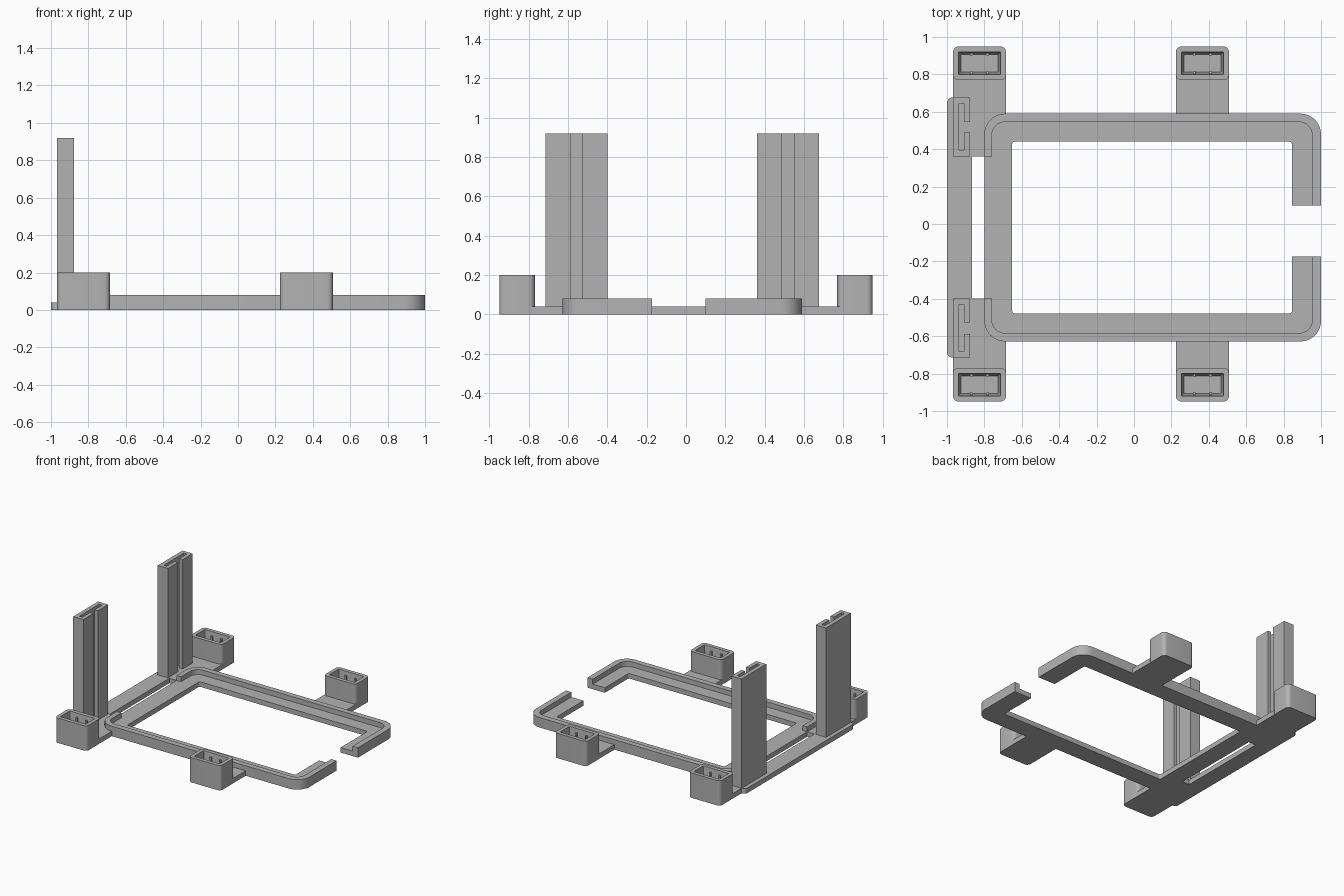
import bpy, bmesh, math
from mathutils import Vector

if "Cube" in bpy.data.objects:
    bpy.data.objects.remove(bpy.data.objects["Cube"])

grey = bpy.data.materials.new("grey plastic")
grey.diffuse_color = (0.45, 0.45, 0.45, 1)
grey.use_nodes = True
grey.node_tree.nodes["Principled BSDF"].inputs["Base Color"].default_value = grey.diffuse_color

BASE, LIP, BOX, POST = 0.04, 0.08, 0.20, 0.92
MID = -0.019      # y of the tray's own centre line


def finish(name, bm):
    bmesh.ops.recalc_face_normals(bm, faces=bm.faces[:])
    mesh = bpy.data.meshes.new(name)
    bm.to_mesh(mesh)
    bm.free()
    mesh.materials.append(grey)
    mesh.polygons.foreach_set("use_smooth", [True] * len(mesh.polygons))
    mesh.set_sharp_from_angle(angle=math.radians(30))
    obj = bpy.data.objects.new(name, mesh)
    bpy.context.collection.objects.link(obj)


def fillet(points, n=8):
    """Outline from (x, y[, radius]) points; rounded corners are square."""
    out = []
    for i, p in enumerate(points):
        v = Vector(p[:2])
        if len(p) < 3:
            out.append(v)
            continue
        d1 = (Vector(points[i - 1][:2]) - v).normalized()
        d2 = (Vector(points[(i + 1) % len(points)][:2]) - v).normalized()
        centre = v + p[2] * (d1 + d2)
        for k in range(n + 1):
            a = math.pi / 2 * k / n
            out.append(centre - p[2] * (math.cos(a) * d2 + math.sin(a) * d1))
    return out


def prism(name, points, z0, z1):
    bm = bmesh.new()
    face = bm.faces.new([bm.verts.new((p.x, p.y, z0)) for p in fillet(points)])
    ext = bmesh.ops.extrude_face_region(bm, geom=[face])
    top = [g for g in ext["geom"] if isinstance(g, bmesh.types.BMVert)]
    bmesh.ops.translate(bm, verts=top, vec=(0, 0, z1 - z0))
    # the extrusion may drop the start face: close the underside again
    rim = [e for e in bm.edges if e.is_boundary]
    if rim:
        bmesh.ops.contextual_create(bm, geom=rim)
    finish(name, bm)


def rect(cx, cy, hx, hy, r):
    return [(cx - hx, cy - hy, r), (cx + hx, cy - hy, r),
            (cx + hx, cy + hy, r), (cx - hx, cy + hy, r)]


def socket(name, cx, cy):
    """Open box with a slightly tapered pocket, and small ribs inside."""
    rings = [(0.142, 0.09, 0.03, 0), (0.142, 0.09, 0.03, BOX),
             (0.113, 0.06, 0.004, BOX), (0.099, 0.047, 0.004, BASE)]
    bm = bmesh.new()
    loops = [[bm.verts.new((p.x, p.y, z)) for p in fillet(rect(cx, cy, hx, hy, r))]
             for hx, hy, r, z in rings]
    for a, b in zip(loops, loops[1:]):
        for i in range(len(a)):
            j = (i + 1) % len(a)
            bm.faces.new((a[i], a[j], b[j], b[i]))
    bm.faces.new(loops[0])
    bm.faces.new(loops[-1])
    finish(name, bm)
    for i, (sx, sy) in enumerate([(-1, -1), (1, -1), (1, 1), (-1, 1)]):
        x, y = cx + sx * 0.043, cy + sy * 0.049
        prism(f"{name}_rib_{i}", rect(x, y, 0.007, 0.007, 0.002), BASE, 0.17)


# tray floor: ring with a gap on the right side
f, b = MID - 0.609, MID + 0.609
fi, bi = MID - 0.459, MID + 0.459
prism("tray_floor", [
    (1, 0.098), (1, b, 0.11), (-0.80, b, 0.11), (-0.80, f, 0.11), (1, f, 0.11),
    (1, -0.174), (0.845, -0.174), (0.845, fi, 0.015), (-0.652, fi, 0.015),
    (-0.652, bi, 0.015), (0.845, bi, 0.015), (0.845, 0.098)], 0, BASE)

# rear bar that carries the two posts
prism("post_bar", [(-1, MID - 0.695, 0.03), (-0.865, MID - 0.695),
                   (-0.865, MID + 0.695), (-1, MID + 0.695, 0.03)], 0, BASE)

for side, s, gap in (("back", 1, 0.098), ("front", -1, -0.174)):
    def Y(d):
        return MID + s * d

    # raised lip along the outer edge
    prism(f"{side}_lip", [
        (1, gap), (1, Y(0.609), 0.11), (-0.80, Y(0.609), 0.11), (-0.80, Y(0.38)),
        (-0.76, Y(0.38)), (-0.76, Y(0.564), 0.07), (0.953, Y(0.564), 0.07),
        (0.953, gap)], BASE, LIP)

    # tall post with a T-shaped slot
    prism(f"{side}_post", [
        (-0.968, Y(0.38)), (-0.877, Y(0.38)), (-0.877, Y(0.508)), (-0.908, Y(0.508)),
        (-0.908, Y(0.412)), (-0.935, Y(0.412)), (-0.935, Y(0.664)), (-0.908, Y(0.664)),
        (-0.908, Y(0.568)), (-0.877, Y(0.568)), (-0.877, Y(0.695)), (-0.968, Y(0.695))],
        BASE, POST)

    # flat arms out to the sockets
    end = s * 0.79
    prism(f"{side}_left_arm", [
        (-0.865, Y(0.38)), (-0.80, Y(0.38)), (-0.80, Y(0.609), 0.11),
        (-0.684, Y(0.609)), (-0.684, end), (-0.968, end), (-0.968, Y(0.695)),
        (-0.865, Y(0.695))], 0, BASE)
    prism(f"{side}_right_arm", [(0.225, Y(0.609)), (0.508, Y(0.609)),
                                (0.508, end), (0.225, end)], 0, BASE)

    # sockets
    socket(f"{side}_left_socket", -0.826, s * 0.859)
    socket(f"{side}_right_socket", 0.366, s * 0.859)
